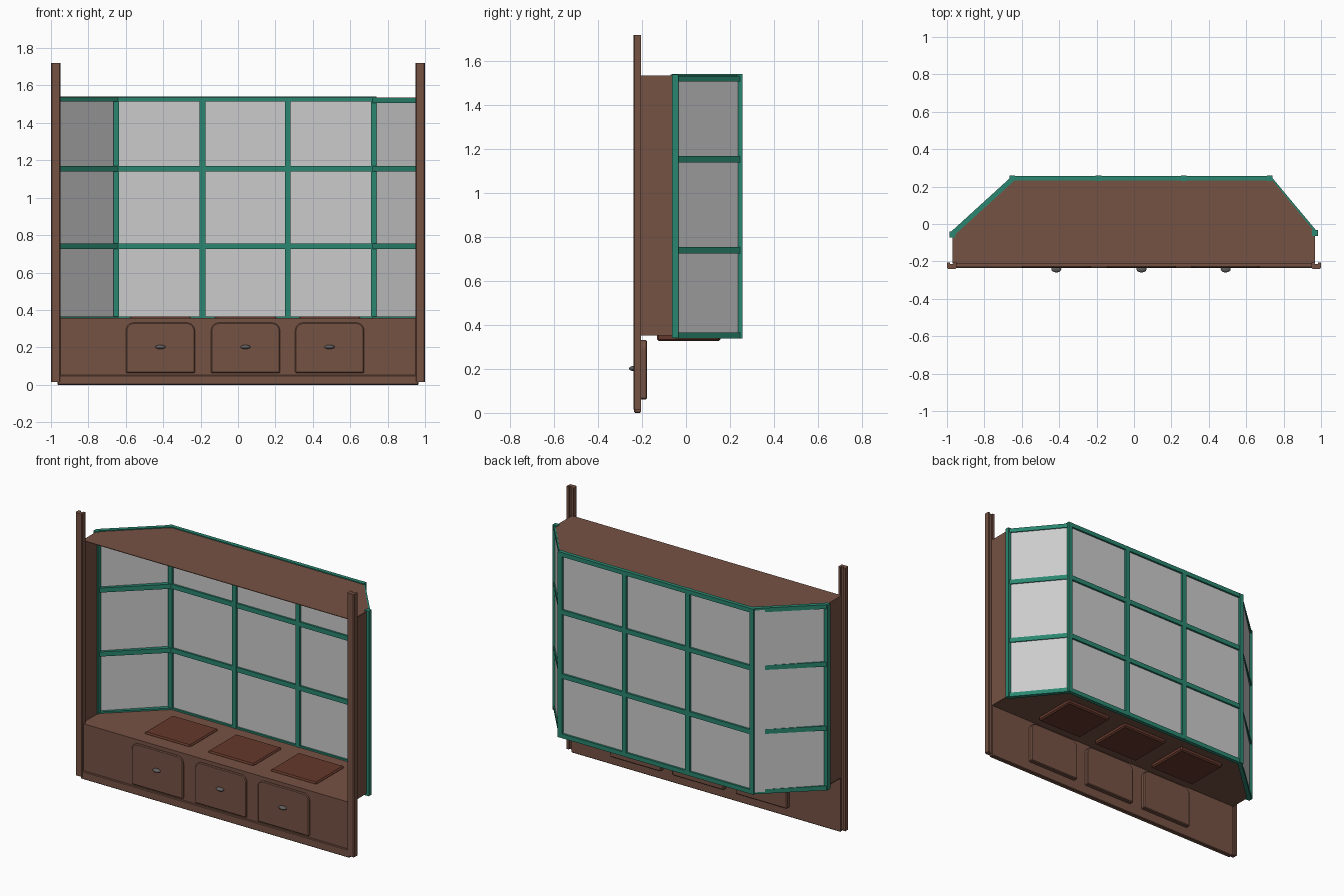
import bpy, bmesh, math
from mathutils import Vector, Matrix

if "Cube" in bpy.data.objects:
    bpy.data.objects.remove(bpy.data.objects["Cube"])


def material(name, rgb):
    m = bpy.data.materials.new(name)
    m.diffuse_color = (*rgb, 1)
    m.use_nodes = True
    m.node_tree.nodes["Principled BSDF"].inputs["Base Color"].default_value = m.diffuse_color
    return m


WOOD = material("wood", (0.18, 0.085, 0.057))
CUSHION = material("hatch_wood", (0.13, 0.04, 0.025))
TEAL = material("teal_paint", (0.023, 0.24, 0.16))
KNOB = material("knob_metal", (0.12, 0.11, 0.11))


def finish(name, bm, mat=None, bevel=0, segments=1):
    bmesh.ops.recalc_face_normals(bm, faces=bm.faces)
    me = bpy.data.meshes.new(name)
    bm.to_mesh(me)
    bm.free()
    ob = bpy.data.objects.new(name, me)
    bpy.context.collection.objects.link(ob)
    if mat:
        me.materials.append(mat)
    if bevel:
        mod = ob.modifiers.new("bevel", 'BEVEL')
        mod.width, mod.segments = bevel, segments
        mod.limit_method = 'ANGLE'
        mod.angle_limit = math.radians(40)
    return ob


def prism(name, points, direction, mat=None, bevel=0):
    bm = bmesh.new()
    face = bm.faces.new([bm.verts.new(p) for p in points])
    ext = bmesh.ops.extrude_face_region(bm, geom=[face])
    verts = [v for v in ext["geom"] if isinstance(v, bmesh.types.BMVert)]
    bmesh.ops.translate(bm, verts=verts, vec=Vector(direction))
    return finish(name, bm, mat, bevel)


def box(name, x, y, z, mat=None, bevel=0):
    pts = [(x[0], y[0], z[0]), (x[1], y[0], z[0]), (x[1], y[1], z[0]), (x[0], y[1], z[0])]
    return prism(name, pts, (0, 0, z[1] - z[0]), mat, bevel)


def bar(name, a, b, z, thick, mat):
    """Horizontal bar between plan points a and b, spanning heights z."""
    a, b = Vector(a), Vector(b)
    d = (b - a).normalized()
    n = Vector((-d.y, d.x)) * thick / 2
    pts = [(*p, z[0]) for p in (a + n, b + n, b - n, a - n)]
    return prism(name, pts, (0, 0, z[1] - z[0]), mat)


def pane(name, a, b, z=(0.35, 1.53)):
    bm = bmesh.new()
    bm.faces.new([bm.verts.new(p) for p in
                  ((*a, z[0]), (*b, z[0]), (*b, z[1]), (*a, z[1]))])
    return finish(name, bm)


# Seat board and roof board share the bay outline
outline = [(-0.97, -0.21), (0.965, -0.21), (0.965, -0.04),
           (0.735, 0.24), (-0.66, 0.24), (-0.97, -0.05)]
for name, z in (("seat_board", 0.352), ("roof_board", 1.532)):
    prism(name, [(*p, z) for p in outline], (0, 0, 0.004), WOOD)

# Side walls and grooved front posts
for s, side in ((-1, "left"), (1, "right")):
    box(side + "_wall", sorted((s * 0.962, s * 0.968)), (-0.21, -0.05), (0.355, 1.533), WOOD)
    profile = [(0.95, -0.235), (0.955, -0.24), (0.995, -0.24), (1.0, -0.235), (1.0, -0.205),
               (0.985, -0.205), (0.985, -0.215), (0.965, -0.215), (0.965, -0.205), (0.95, -0.205)]
    prism(side + "_post", [(s * x, y, 0.015) for x, y in profile], (0, 0, 1.705), WOOD)

# Front panel with base strip
box("front_panel", (-0.965, 0.965), (-0.226, -0.205), (0.005, 0.356), WOOD)
box("base_strip", (-0.965, 0.965), (-0.236, -0.205), (0.0, 0.052), WOOD, 0.004)

# Cupboard doors with rounded top corners, knobs and seat hatches
for i, cx in enumerate((-0.415, 0.04, 0.49)):
    w, r, top = 0.184, 0.042, 0.332
    pts = [(cx - w, -0.236, 0.062), (cx + w, -0.236, 0.062)]
    for sx, start in ((1, 0), (-1, 90)):
        for k in range(7):
            a = math.radians(start + 15 * k)
            pts.append((cx + sx * (w - r) + r * math.cos(a), -0.236, top - r + r * math.sin(a)))
    prism(f"door_{i + 1}", pts, (0, 0.058, 0), WOOD, 0.005)

    bm = bmesh.new()
    bmesh.ops.create_uvsphere(bm, u_segments=16, v_segments=10, radius=1,
                              matrix=Matrix.Translation((cx, -0.241, 0.202))
                              @ Matrix.Diagonal((0.027, 0.018, 0.011, 1)))
    knob = finish(f"knob_{i + 1}", bm, KNOB)
    knob.data.shade_smooth()

    box(f"seat_hatch_{i + 1}", (cx - 0.165, cx + 0.165), (-0.133, 0.157),
        (0.327, 0.366), CUSHION, 0.008)

# Back window: mullions, rails and glass
for i, x in enumerate((-0.65, -0.19, 0.265, 0.725)):
    box(f"back_mullion_{i + 1}", (x - 0.015, x + 0.015), (0.23, 0.258), (0.34, 1.542), TEAL)
rails = ((0.338, 0.366), (0.725, 0.755), (1.14, 1.17), (1.515, 1.542))
for i, z in enumerate(rails):
    box(f"back_rail_{i + 1}", (-0.665, 0.74), (0.232, 0.257), z, TEAL)
pane("back_glass", (-0.65, 0.244), (0.73, 0.244))

# Angled side windows, the left one a little wider than the right
for side, back, front, g0, g1, drop in (
        ("left", (-0.65, 0.24), (-0.972, -0.053), (-0.660, 0.251), (-0.972, -0.049), 0.0),
        ("right", (0.728, 0.24), (0.966, -0.045), (0.735, 0.243), (0.967, -0.037), 0.008)):
    for i, z in enumerate(rails):
        d = drop if i == 3 else 0
        bar(f"{side}_rail_{i + 1}", back, front, (z[0] - d, z[1] - d), 0.026, TEAL)
    pane(side + "_glass", g0, g1)
    x, y = front
    box(side + "_window_post", (x - 0.015, x + 0.017), (y - 0.018, y + 0.012),
        (0.34, 1.54), TEAL)
